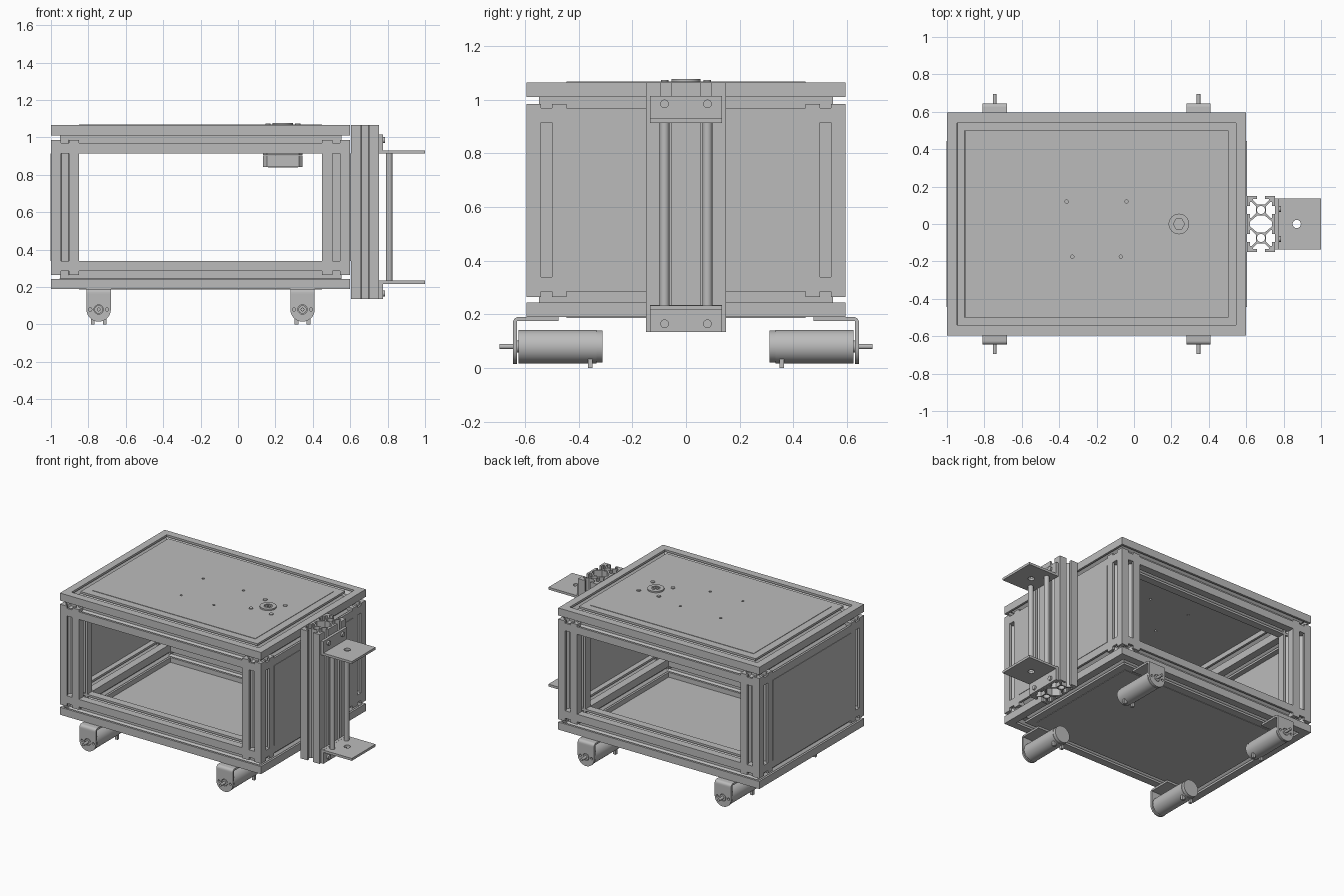
import bpy, bmesh, math
from mathutils import Matrix

if "Cube" in bpy.data.objects:
    bpy.data.objects.remove(bpy.data.objects["Cube"], do_unlink=True)

# One flat grey for everything
grey = bpy.data.materials.new("aluminium_grey")
grey.use_nodes = True
GREY = (0.5, 0.5, 0.5, 1)
grey.diffuse_color = GREY
grey.node_tree.nodes["Principled BSDF"].inputs["Base Color"].default_value = GREY

# Extrusion axes: local (x, y, z) columns mapped onto world directions
AXES = {
    "X": Matrix(((0, 0, 1), (1, 0, 0), (0, 1, 0))).to_4x4(),
    "Y": Matrix(((1, 0, 0), (0, 0, -1), (0, 1, 0))).to_4x4(),
    "Z": Matrix.Identity(4),
}
parts = []


def finish(name, bm):
    bmesh.ops.remove_doubles(bm, verts=bm.verts, dist=1e-5)
    bmesh.ops.recalc_face_normals(bm, faces=bm.faces)
    mesh = bpy.data.meshes.new(name)
    bm.to_mesh(mesh)
    bm.free()
    mesh.materials.append(grey)
    obj = bpy.data.objects.new(name, mesh)
    bpy.context.collection.objects.link(obj)
    parts.append(obj)
    return obj


def extrude(name, loops, depth, centre, axis="Z"):
    """Extrude an outline (first loop) with holes (other loops) along an axis."""
    curve = bpy.data.curves.new(name, "CURVE")
    curve.dimensions, curve.fill_mode, curve.extrude = "2D", "BOTH", depth / 2
    for loop in loops:
        spline = curve.splines.new("POLY")
        spline.points.add(len(loop) - 1)
        for p, (x, y) in zip(spline.points, loop):
            p.co = (x, y, 0, 1)
        spline.use_cyclic_u = True
    tmp = bpy.data.objects.new("tmp", curve)
    mesh = bpy.data.meshes.new_from_object(tmp)
    bm = bmesh.new()
    bm.from_mesh(mesh)
    bpy.data.objects.remove(tmp)
    bpy.data.curves.remove(curve)
    bpy.data.meshes.remove(mesh)
    bm.transform(Matrix.Translation(centre) @ AXES[axis])
    return finish(name, bm)


def circle(r, x=0, y=0, n=32, start=0, sweep=2 * math.pi):
    steps = n if sweep > 6 else n + 1
    return [(x + r * math.cos(start + sweep * i / n),
             y + r * math.sin(start + sweep * i / n)) for i in range(steps)]


def rect(w, h, x=0, y=0):
    return [(x + sx * w / 2, y + sy * h / 2)
            for sx, sy in ((-1, -1), (1, -1), (1, 1), (-1, 1))]


def box(name, lo, hi):
    size = [b - a for a, b in zip(lo, hi)]
    mid = [(a + b) / 2 for a, b in zip(lo, hi)]
    return extrude(name, [rect(size[0], size[1])], size[2], mid)


# T-slot section: half of one slot as (outward, sideways), then mirrored
H = 0.075
HALF = [(H, .021), (.06, .021), (.06, .042), (.05, .042), (.028, .02)]
SLOT = [(n, -t) for n, t in HALF] + HALF[::-1]


def section(faces):
    pts = []
    for cy, (nx, ny) in faces:
        for n, t in SLOT + [(H, H)]:
            pts.append((n * nx - t * ny, cy + n * ny + t * nx))
    return pts


E, N, W, S = (1, 0), (0, 1), (-1, 0), (0, -1)
SINGLE = section([(0, E), (0, N), (0, W), (0, S)])
DOUBLE = section([(-H, E), (H, E), (H, N), (H, W), (-H, W), (-H, S)])

# Mitred top and bottom frames
CX, HX, HY = -0.2, 0.8, 0.595
SIGNS = ((-1, -1), (1, -1), (1, 1), (-1, 1))


def frame(name, z):
    bm = bmesh.new()
    rings = [[bm.verts.new((CX + sx * (HX - H + u), sy * (HY - H + u), z + v))
              for u, v in SINGLE] for sx, sy in SIGNS]
    k = len(SINGLE)
    for i in range(4):
        a, b = rings[i], rings[(i + 1) % 4]
        for j in range(k):
            bm.faces.new((a[j], a[(j + 1) % k], b[(j + 1) % k], b[j]))
    finish(name, bm)


frame("top_frame", 0.99)
frame("bottom_frame", 0.265)

# Corner posts
for sx, sy in SIGNS:
    extrude("corner_post", [SINGLE, circle(.013)], 0.72,
            (CX + sx * (HX - H), sy * (HY - H), 0.625))

# Panels: roof with drilled holes, floor, two sides
PW, PD, MX = 1.3, 0.89, 0.24
drilled = [circle(.009, x - CX, y, 12) for x, y in
           ((-.36, .12), (-.04, .12), (-.33, -.175), (-.07, -.175))]
extrude("roof_panel", [rect(PW, PD)] + drilled, .023, (CX, 0, 1.0565))
extrude("floor_panel", [rect(PW, PD)], .023, (CX, 0, .1985))
for s in (-1, 1):
    extrude("side_panel", [rect(PD, .575)], .02, (CX + s * (HX - .007), 0, .6275), "X")

# Turntable motor hanging from the roof, with its hub and screws
c = .085
body = [(sx * a, sy * b) for (sx, sy), flip in zip(SIGNS, (0, 1, 0, 1))
        for a, b in (((.105, c), (c, .105)) if not flip else ((c, .105), (.105, c)))]
extrude("spindle_motor_body", [body], .14, (MX, 0, .975))
extrude("spindle_motor_end_cap", [body], .06, (MX, 0, .873))
extrude("spindle_motor_back", [rect(.16, .16)], .01, (MX, 0, .845))
extrude("spindle_hub", [circle(.055), circle(.03, n=6)], .014, (MX, 0, 1.071))
extrude("spindle_shaft", [circle(.018), circle(.008, n=12)], .012, (MX, 0, 1.07))
for sx, sy in SIGNS:
    extrude("roof_screw", [circle(.014, n=16)], .008, (MX + sx * .08, sy * .08, 1.07))

# Twin-slot column on the right side
middle = [(.06, -.012), (.06, .012), (.02, .045), (-.02, .045),
          (-.06, .012), (-.06, -.012), (-.02, -.045), (.02, -.045)]
extrude("lift_column", [DOUBLE, circle(.022, 0, H, 20), circle(.022, 0, -H, 20), middle],
        .93, (.679, 0, .6))

# Angle brackets, their screws and the two guide rods
for name, shelf_z, flange_z, screw_z in (("upper", .9225, .965, .985),
                                         ("lower", .2255, .185, .165)):
    extrude(name + "_shelf", [rect(.245, .27), circle(.022, -.0075, 0, 24)],
            .017, (.8775, 0, shelf_z))
    extrude(name + "_flange", [rect(.27, .1)], .019, (.7645, 0, flange_z), "X")
    for s in (-1, 1):
        extrude(name + "_screw", [circle(.016, n=16)], .012, (.78, s * .08, screw_z), "X")
for s in (-1, 1):
    extrude("guide_rod", [circle(.018, n=24)], .69, (.808, s * .08, .575))

# Four drive motors on folded brackets
R, AZ = .065, .08
for x in (-.745, .345):
    for s in (-1, 1):
        # folded top strip with a rounded outer bend
        bend = circle(.02, .625, .17, 6, 0, math.pi / 2)
        fold = bend + [(.475, .19), (.475, .176), (.631, .176), (.631, .16), (.645, .16)]
        extrude("motor_bracket_top", [[(s * y, z) for y, z in fold]], 2 * R, (x, 0, 0), "X")
        # rounded face plate with mounting holes
        face = circle(R, 0, 0, 24, math.pi, math.pi) + [(R, .082), (-R, .082)]
        holes = [circle(.009, d, 0, 12) for d in (-.045, .045)] + [circle(.025, n=20)]
        extrude("motor_bracket_face", [face] + holes, .014, (x, s * .638, AZ), "Y")
        extrude("motor_can", [circle(.0625, n=40)], .29, (x, s * .479, AZ), "Y")
        extrude("motor_rear_cap", [circle(.06, n=40)], .024, (x, s * .323, AZ), "Y")
        extrude("motor_boss", [circle(.022, n=20)], .022, (x, s * .634, AZ), "Y")
        extrude("motor_shaft", [circle(.01, n=16)], .075, (x, s * .6575, AZ), "Y")
        for d in (-.032, .032):
            box("motor_terminal", (x + d - .01, s * .357 - .009, 0),
                (x + d + .01, s * .357 + .009, .045))

# Smooth the round parts, keep every real edge sharp
for obj in parts:
    obj.select_set(True)
bpy.context.view_layer.objects.active = parts[0]
bpy.ops.object.shade_smooth_by_angle(angle=math.radians(31))
